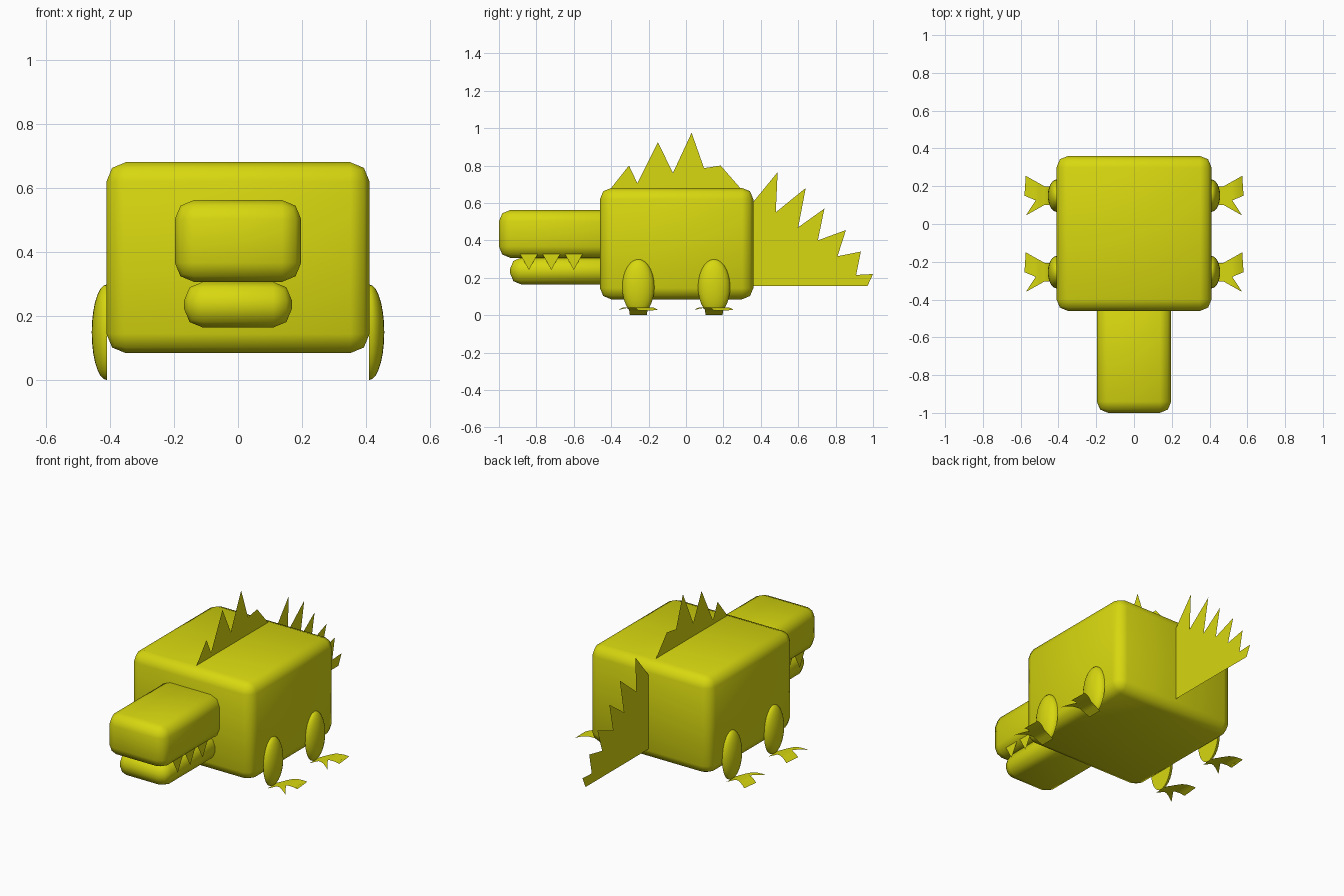
import bpy, bmesh, math

if "Cube" in bpy.data.objects:
    bpy.data.objects.remove(bpy.data.objects["Cube"])

skin = bpy.data.materials.new("yellow_skin")
skin.diffuse_color = (0.68, 0.68, 0.005, 1)
skin.use_nodes = True
skin.node_tree.nodes["Principled BSDF"].inputs["Base Color"].default_value = skin.diffuse_color


def finish(name, bm, smooth=False):
    """Turn a bmesh into a named, coloured object."""
    mesh = bpy.data.meshes.new(name)
    bm.to_mesh(mesh)
    bm.free()
    mesh.materials.append(skin)
    for p in mesh.polygons:
        p.use_smooth = smooth
    obj = bpy.data.objects.new(name, mesh)
    bpy.context.collection.objects.link(obj)
    return obj


def rounded_box(name, lo, hi, bevel):
    bm = bmesh.new()
    bmesh.ops.create_cube(bm, size=1)
    for v in bm.verts:
        v.co = [(a + b) / 2 + c * (b - a) for a, b, c in zip(lo, hi, v.co)]
    bmesh.ops.bevel(bm, geom=bm.edges[:], offset=bevel, segments=2,
                    profile=0.5, affect='EDGES')
    return finish(name, bm, True)


def side_plate(name, x, points):
    """Paper-thin sheet in the y-z plane."""
    bm = bmesh.new()
    bm.faces.new([bm.verts.new((x, y, z)) for y, z in points])
    bmesh.ops.triangulate(bm, faces=bm.faces[:])
    return finish(name, bm)


# Body and jaws
rounded_box("body", (-0.41, -0.46, 0.085), (0.41, 0.36, 0.68), 0.06)
rounded_box("upper_jaw", (-0.197, -1.0, 0.307), (0.197, -0.40, 0.562), 0.06)
rounded_box("lower_jaw", (-0.168, -0.94, 0.165), (0.168, -0.40, 0.307), 0.058)

# Spiky back crest
side_plate("back_crest", 0, [
    (-0.40, 0.66), (-0.40, 0.68), (-0.305, 0.80), (-0.26, 0.705), (-0.15, 0.925),
    (-0.07, 0.76), (0.03, 0.975), (0.125, 0.705), (0.185, 0.80), (0.29, 0.68),
    (0.29, 0.66)])

# Spiky tail
side_plate("tail", 0, [
    (0.34, 0.155), (0.97, 0.155), (1.0, 0.22), (0.91, 0.215), (0.935, 0.34),
    (0.81, 0.315), (0.855, 0.455), (0.705, 0.40), (0.74, 0.57), (0.60, 0.47),
    (0.64, 0.68), (0.48, 0.55), (0.49, 0.765), (0.355, 0.60), (0.34, 0.60)])

# Profile of the arched foot: x position and height
ARCH = [(0.41, 0.0), (0.445, 0.017), (0.475, 0.032), (0.505, 0.041),
        (0.53, 0.041), (0.555, 0.035), (0.58, 0.024)]


def arch_height(x):
    for (x0, z0), (x1, z1) in zip(ARCH, ARCH[1:]):
        if x <= x1:
            return z0 + (z1 - z0) * (x - x0) / (x1 - x0)
    return ARCH[-1][1]


def foot(name, side, y):
    half = [(0.41, -0.045), (0.475, -0.05), (0.573, -0.105), (0.52, -0.025)]
    outline = half + [(0.58, 0.0)] + [(x, -w) for x, w in reversed(half)]
    bm = bmesh.new()
    bm.faces.new([bm.verts.new((x, w, 0)) for x, w in outline])
    bmesh.ops.triangulate(bm, faces=bm.faces[:])
    for x, _ in ARCH[1:-1]:
        bmesh.ops.bisect_plane(bm, geom=bm.verts[:] + bm.edges[:] + bm.faces[:],
                               plane_co=(x, 0, 0), plane_no=(1, 0, 0))
    for v in bm.verts:
        v.co = (side * v.co.x, y + v.co.y, arch_height(v.co.x))
    if side < 0:
        bmesh.ops.reverse_faces(bm, faces=bm.faces[:])
    finish(name, bm, True)


def leg(name, side, y):
    """Flattened dome lying against the body side."""
    bm = bmesh.new()
    bmesh.ops.create_uvsphere(bm, u_segments=24, v_segments=14, radius=1)
    for v in bm.verts:
        v.co = (side * (0.409 + 0.047 * max(0, v.co.x)),
                y + 0.086 * v.co.y, 0.15 + 0.149 * v.co.z)
    if side < 0:
        bmesh.ops.reverse_faces(bm, faces=bm.faces[:])
    obj = finish(name, bm, True)
    bpy.context.view_layer.objects.active = obj
    obj.select_set(True)
    bpy.ops.object.shade_smooth_by_angle(angle=math.radians(50))
    obj.select_set(False)


for side, label in ((1, "right"), (-1, "left")):
    # Legs and feet
    for y, end in ((-0.255, "front"), (0.15, "back")):
        leg(f"{end}_{label}_leg", side, y)
        foot(f"{end}_{label}_foot", side, y)
    # Teeth hanging from the upper jaw
    for i, y in enumerate((-0.84, -0.72, -0.60)):
        side_plate(f"{label}_tooth_{i + 1}", side * 0.181,
                   [(y - 0.052, 0.335), (y, 0.242), (y + 0.052, 0.335)])
